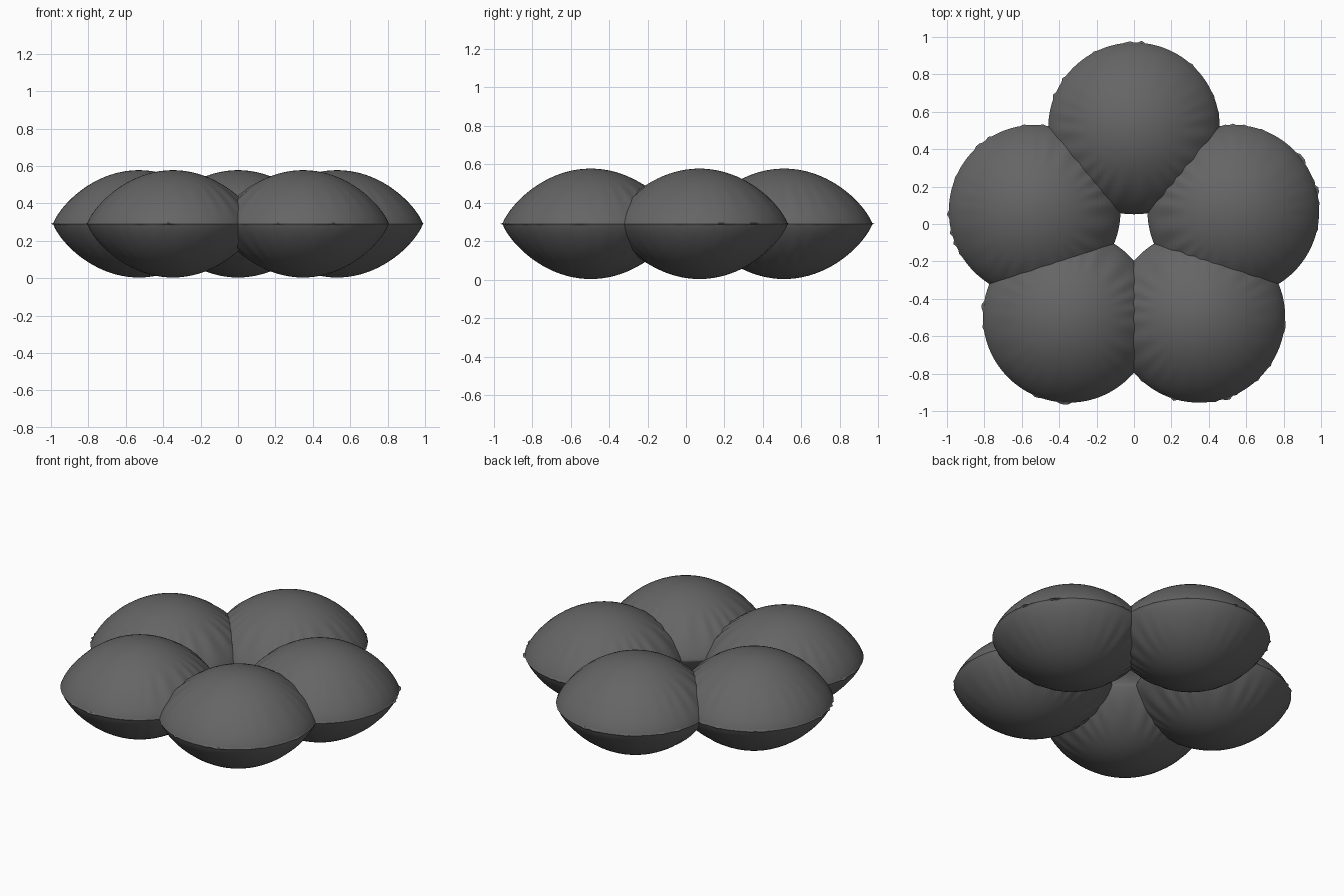
import bpy, bmesh, math, random

cube = bpy.data.objects.get("Cube")
if cube:
    bpy.data.objects.remove(cube, do_unlink=True)

random.seed(4)
SEGS, RINGS = 144, 22
RADIUS = 0.458             # radius of a cushion
HALF = 0.287               # half thickness of a cushion
MID = 0.291                # height of the sewn rim

fabric = bpy.data.materials.new("dark_grey_fabric")
fabric.use_nodes = True
grey = (0.13, 0.13, 0.13, 1)
fabric.diffuse_color = grey
bsdf = fabric.node_tree.nodes["Principled BSDF"]
bsdf.inputs["Base Color"].default_value = grey
bsdf.inputs["Roughness"].default_value = 0.8


def smooth(a, b, x):
    t = min(max((x - a) / (b - a), 0), 1)
    return t * t * (3 - 2 * t)


def cushion(name, cx, cy):
    """Puffy sewn disc, creased on the side that faces the flower's middle."""
    angle = math.atan2(cy + 0.05, cx)
    bm = bmesh.new()
    # puckered teeth along the outer rim
    teeth = [random.uniform(0.005, 0.014) if random.random() < 0.16 else 0.002
             for _ in range(SEGS)]
    phase = random.uniform(0, 6)

    def point(ring, seg, side):
        phi = math.tau * seg / SEGS
        off = abs(math.remainder(phi, math.tau))
        inner = smooth(1.0, 1.9, off)
        rho = math.sin(math.pi / 2 * ring / RINGS)
        r = RADIUS * rho
        if ring == RINGS:
            r += teeth[seg] * (1 - inner)
        folds = math.cos(24 * phi + phase + 1.5 * math.sin(5 * phi))
        depth = (0.001 + 0.004 * inner) * smooth(0.5, 0.85, rho) * (1 - rho ** 12)
        z = HALF * max(1 - rho * rho, 0) ** 0.78 + depth * folds
        a = angle + phi
        return cx + r * math.cos(a), cy + r * math.sin(a), MID + side * z

    rim = [bm.verts.new(point(RINGS, s, 1)) for s in range(SEGS)]
    for side in (1, -1):
        pole = bm.verts.new((cx, cy, MID + side * HALF))
        rings = [[bm.verts.new(point(k, s, side)) for s in range(SEGS)]
                 for k in range(1, RINGS)] + [rim]
        for s in range(SEGS):
            n = (s + 1) % SEGS
            bm.faces.new((pole, rings[0][s], rings[0][n]))
            for a, b in zip(rings, rings[1:]):
                bm.faces.new((a[s], b[s], b[n], a[n]))
    bmesh.ops.recalc_face_normals(bm, faces=bm.faces)
    mesh = bpy.data.meshes.new(name)
    bm.to_mesh(mesh)
    bm.free()
    mesh.materials.append(fabric)
    obj = bpy.data.objects.new(name, mesh)
    bpy.context.collection.objects.link(obj)
    return obj


# Five overlapping cushions arranged as flower petals
petals = [cushion("back_cushion", 0, 0.51)]
for side, sx in (("left", 1), ("right", -1)):
    petals.append(cushion(side + "_cushion", sx * 0.53, 0.07))
    petals.append(cushion("front_" + side + "_cushion", sx * 0.348, -0.495))

bpy.ops.object.select_all(action='DESELECT')
for petal in petals:
    petal.select_set(True)
bpy.context.view_layer.objects.active = petals[0]
bpy.ops.object.shade_smooth_by_angle(angle=math.radians(40))
